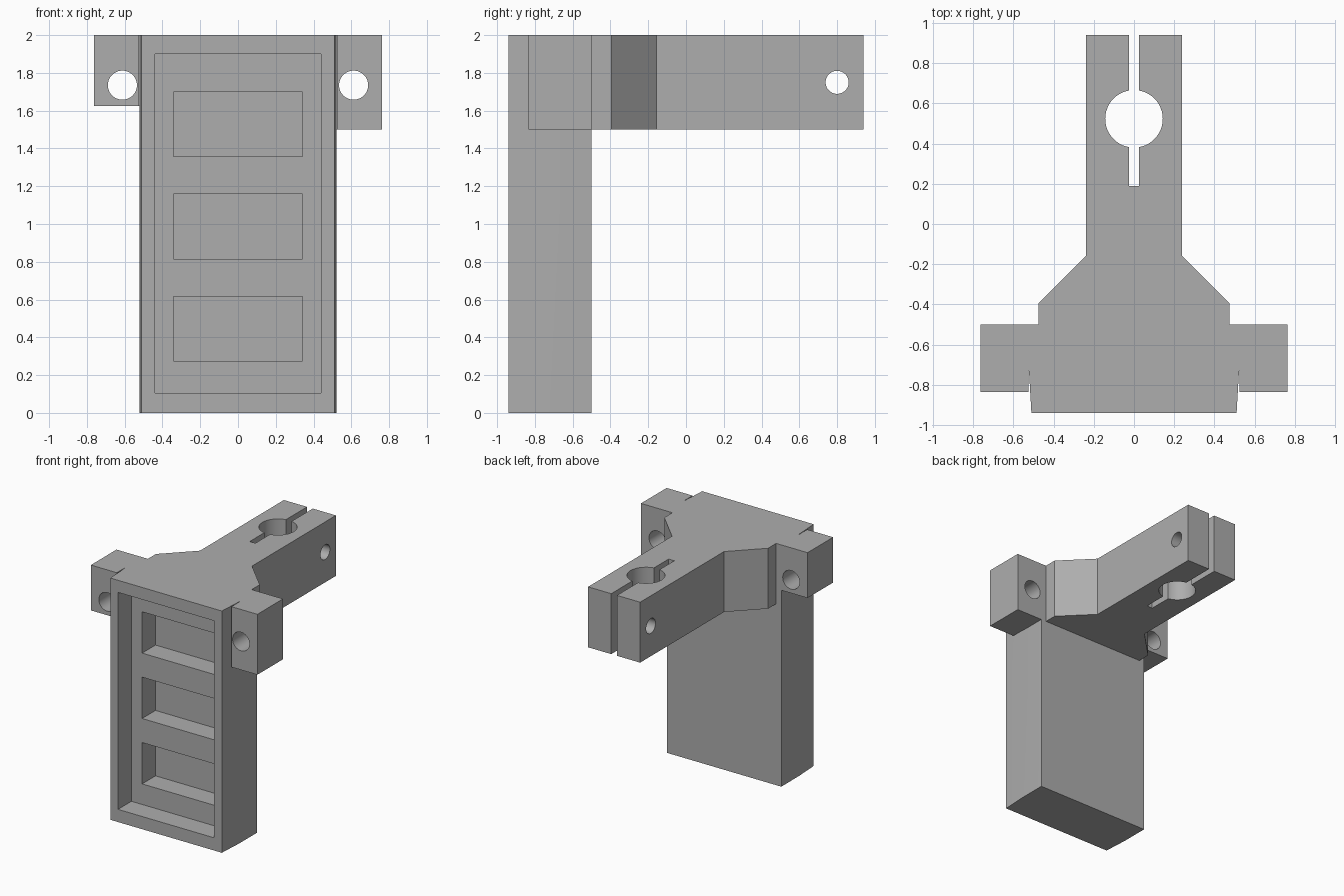
import bpy, bmesh, math
from mathutils import Vector

if "Cube" in bpy.data.objects:
    bpy.data.objects.remove(bpy.data.objects["Cube"], do_unlink=True)

grey = bpy.data.materials.new("plain grey")
grey.use_nodes = True
grey.diffuse_color = (0.42, 0.42, 0.42, 1)
grey.node_tree.nodes["Principled BSDF"].inputs["Base Color"].default_value = grey.diffuse_color


def prism(name, outline, z0, z1):
    """Extrude a closed x-y outline from z0 up to z1."""
    bm = bmesh.new()
    base = bm.faces.new([bm.verts.new((x, y, z0)) for x, y in outline])
    top = bmesh.ops.extrude_face_region(bm, geom=[base])["geom"]
    bmesh.ops.translate(bm, vec=(0, 0, z1 - z0),
                        verts=[v for v in top if isinstance(v, bmesh.types.BMVert)])
    bmesh.ops.recalc_face_normals(bm, faces=bm.faces)
    mesh = bpy.data.meshes.new(name)
    bm.to_mesh(mesh)
    bm.free()
    mesh.materials.append(grey)
    obj = bpy.data.objects.new(name, mesh)
    bpy.context.collection.objects.link(obj)
    return obj


def box(name, x0, x1, y0, y1, z0, z1):
    return prism(name, [(x0, y0), (x1, y0), (x1, y1), (x0, y1)], z0, z1)


def rod(name, radius, length, centre, axis):
    """Round cutter along the given axis."""
    ring = [(radius * math.cos(math.tau * i / 48), radius * math.sin(math.tau * i / 48))
            for i in range(48)]
    obj = prism(name, ring, -length / 2, length / 2)
    turn = Vector((0, 0, 1)).rotation_difference(Vector(axis)).to_matrix().to_4x4()
    obj.data.transform(turn)
    obj.location = centre
    return obj


def combine(target, tool, operation):
    """Apply a boolean and discard the tool object."""
    mod = target.modifiers.new(operation, 'BOOLEAN')
    mod.operation, mod.object, mod.solver = operation, tool, 'EXACT'
    bpy.context.view_layer.update()
    graph = bpy.context.evaluated_depsgraph_get()
    mesh = bpy.data.meshes.new_from_object(target.evaluated_get(graph))
    target.modifiers.clear()
    target.data = mesh
    bpy.data.objects.remove(tool, do_unlink=True)


def mirrored(half):
    """Close a right-hand half outline by mirroring it across x = 0."""
    return half + [(-x, y) for x, y in reversed(half)]


TOP, LOW, BACK, FRONT = 2.0, 1.5, -0.5, -0.94

# Tall plate with sides tapering towards the front
bracket = prism("clamp_bracket", mirrored(
    [(0.51, FRONT), (0.522, -0.73), (0.522, BACK)]), 0, TOP)

# Clamp arm with flared root, reaching slightly into the plate
arm = prism("clamp_arm", mirrored(
    [(0.475, -0.55), (0.475, -0.395), (0.238, -0.157), (0.238, 0.94)]), LOW, TOP)
combine(bracket, arm, 'UNION')

# Ears with a narrow relief slit beside the plate; one is shorter
for side, low in ((1, LOW), (-1, 1.625)):
    outline = [(0.525, -0.835), (0.762, -0.835), (0.762, BACK),
               (0.5, BACK), (0.5, -0.73), (0.525, -0.73)]
    ear = prism("ear", [(side * x, y) for x, y in outline], low, TOP)
    combine(bracket, ear, 'UNION')
    hole = rod("ear_hole", 0.077, 0.6, (side * 0.612, -0.66, 1.735), (0, 1, 0))
    combine(bracket, hole, 'DIFFERENCE')

# Stepped front recess with three deeper pockets
combine(bracket, box("recess", -0.44, 0.44, -1.1, -0.765, 0.105, 1.9), 'DIFFERENCE')
for i in range(3):
    low = 0.275 + 0.541 * i
    combine(bracket, box("pocket", -0.342, 0.342, -0.85, -0.59, low, low + 0.342), 'DIFFERENCE')

# Split clamp bore, slot and cross bolt hole
combine(bracket, rod("bore", 0.143, 1, (0, 0.523, 1.75), (0, 0, 1)), 'DIFFERENCE')
combine(bracket, box("slot", -0.026, 0.026, 0.19, 1.1, 1.3, 2.2), 'DIFFERENCE')
combine(bracket, rod("bolt_hole", 0.061, 1, (0, 0.8, 1.75), (1, 0, 0)), 'DIFFERENCE')

bpy.ops.object.select_all(action='DESELECT')
bracket.select_set(True)
bpy.context.view_layer.objects.active = bracket
bpy.ops.object.shade_smooth_by_angle(angle=math.radians(20))
